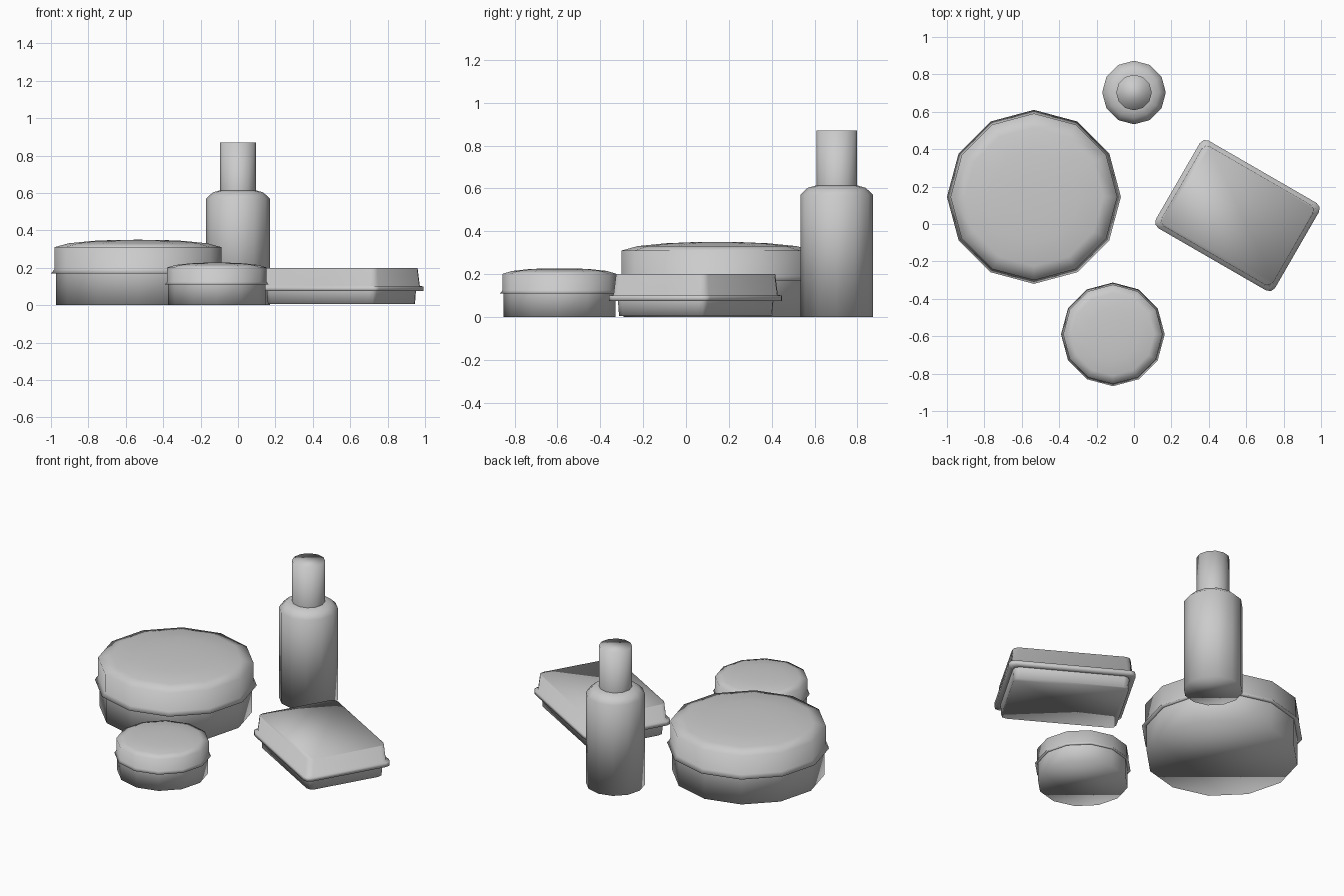
import bpy, bmesh, math
from mathutils import Matrix, Vector

old = bpy.data.objects.get("Cube")
if old:
    bpy.data.objects.remove(old, do_unlink=True)

# single soft grey finish
grey = bpy.data.materials.new("light_grey")
grey.use_nodes = True
grey.diffuse_color = (0.6, 0.6, 0.6, 1)
grey.node_tree.nodes["Principled BSDF"].inputs["Base Color"].default_value = (0.6, 0.6, 0.6, 1)


def circle(radius, z, sides=12):
    return [(radius * math.cos(2 * math.pi * i / sides),
             radius * math.sin(2 * math.pi * i / sides), z) for i in range(sides)]


def rounded_rect(inset, z, half_x=0.368, half_y=0.27, radius=0.035, steps=2):
    """Rectangle outline with softened corners, shrunk by inset."""
    points = []
    for quarter, (sx, sy) in enumerate(((1, 1), (-1, 1), (-1, -1), (1, -1))):
        for s in range(steps + 1):
            a = math.pi / 2 * (quarter + s / steps)
            points.append((sx * (half_x - inset - radius) + radius * math.cos(a),
                           sy * (half_y - inset - radius) + radius * math.sin(a), z))
    return points


def loft(name, rings, place, bottom=True, top=True, apex=None):
    """Bridge stacked rings and close the chosen ends."""
    bm = bmesh.new()
    loops = [[bm.verts.new(p) for p in ring] for ring in rings]
    n = len(loops[0])
    for low, high in zip(loops, loops[1:]):
        for i in range(n):
            j = (i + 1) % n
            bm.faces.new((low[i], low[j], high[j], high[i]))
    if bottom:
        bm.faces.new(loops[0][::-1])
    if apex is not None:
        tip = bm.verts.new((0, 0, apex))
        for i in range(n):
            bm.faces.new((loops[-1][i], loops[-1][(i + 1) % n], tip))
    elif top:
        bm.faces.new(loops[-1])
    for face in bm.faces:
        face.smooth = True
    bm.transform(place)
    mesh = bpy.data.meshes.new(name)
    bm.to_mesh(mesh)
    bm.free()
    mesh.materials.append(grey)
    obj = bpy.data.objects.new(name, mesh)
    bpy.context.collection.objects.link(obj)
    return obj


def turned(name, profile, place, **ends):
    return loft(name, [circle(r, z) for r, z in profile], place, **ends)


def jar(name, x, y, width, height):
    place = Matrix.Translation((x, y, 0)) @ Matrix.Diagonal(Vector((width, width, height, 1)))
    # straight tub, open where it enters the lid
    turned(name + "_tub", [(0.437, 0), (0.437, 0.18)], place, top=False)
    # flared lid with a shallow dome
    turned(name + "_lid", [(0.43, 0.172), (0.465, 0.17), (0.446, 0.192), (0.446, 0.31),
                           (0.37, 0.331), (0.24, 0.344), (0.12, 0.349)],
           place, bottom=False, apex=0.35)


jar("large_jar", -0.535, 0.145, 1, 1)
jar("small_jar", -0.113, -0.59, 0.596, 0.65)

# bottle with rounded shoulder and plain cap
bottle = Matrix.Translation((0, 0.703, 0))
turned("bottle_body", [(0.17, 0), (0.17, 0.57), (0.135, 0.603), (0.095, 0.614)], bottle)
turned("bottle_cap", [(0.095, 0.61), (0.095, 0.87)], bottle, bottom=False)

# angled compact case
case = Matrix.Translation((0.553, 0.045, 0)) @ Matrix.Rotation(math.radians(-30), 4, "Z")
loft("case_base", [rounded_rect(i, z) for i, z in ((0.034, 0.005), (0.03, 0.08))],
     case, top=False)
loft("case_lid", [rounded_rect(i, z) for i, z in
                  ((0.03, 0.075), (0, 0.075), (0, 0.1), (0.015, 0.103), (0.024, 0.2))],
     case, bottom=False)
